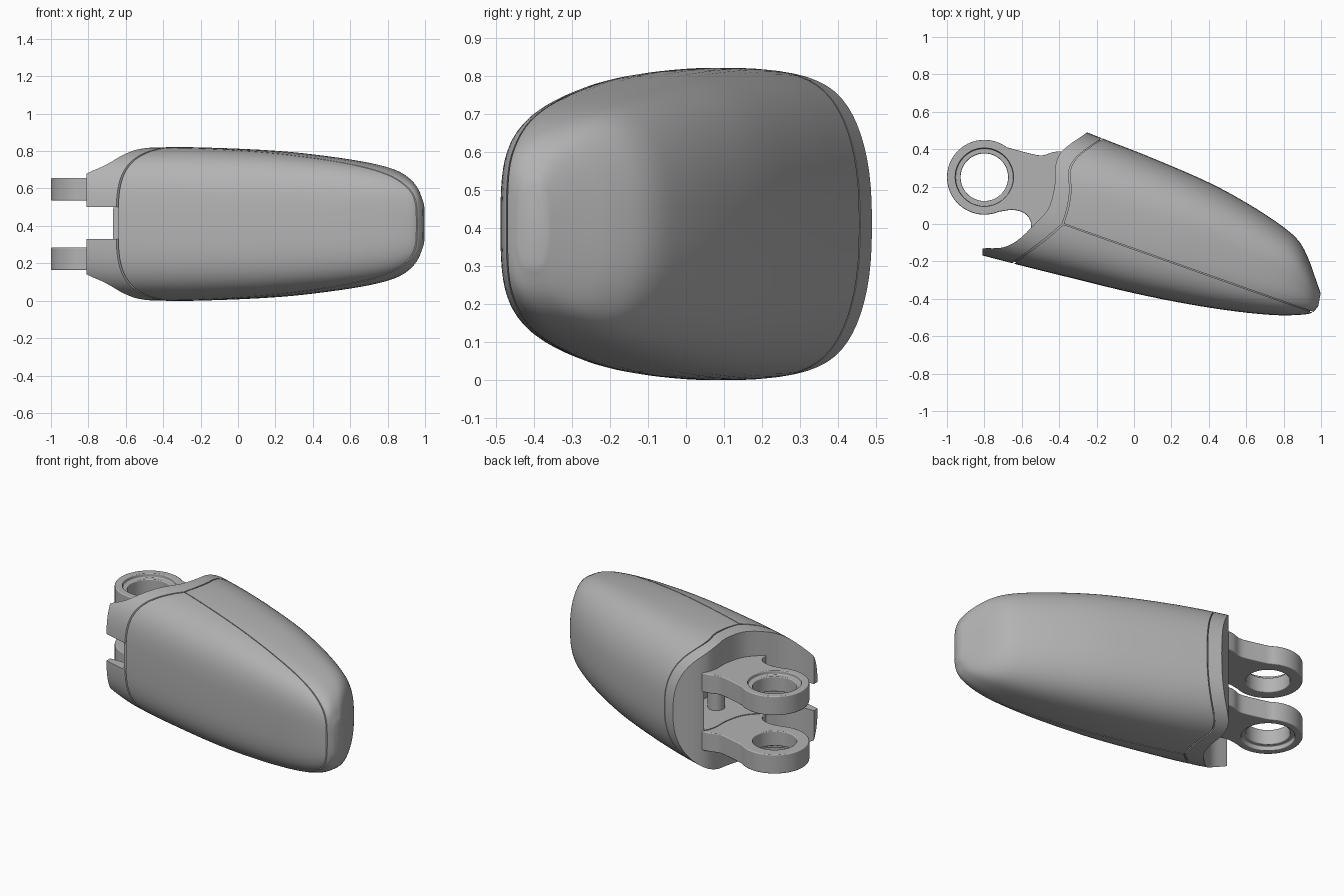
import bpy, bmesh, math
from mathutils import Vector

cube = bpy.data.objects.get("Cube")
if cube:
    bpy.data.objects.remove(cube, do_unlink=True)

MID = 0.41
grey = bpy.data.materials.new("satin_grey")
grey.use_nodes = True
COLOUR = (0.45, 0.45, 0.45, 1)
grey.diffuse_color = COLOUR
grey.node_tree.nodes["Principled BSDF"].inputs["Base Color"].default_value = COLOUR


def finish(bm, name):
    bmesh.ops.recalc_face_normals(bm, faces=bm.faces)
    mesh = bpy.data.meshes.new(name)
    bm.to_mesh(mesh)
    bm.free()
    mesh.materials.append(grey)
    ob = bpy.data.objects.new(name, mesh)
    bpy.context.collection.objects.link(ob)
    return ob


def spline(pts, steps=6):
    """Catmull-Rom curve through points of any dimension."""
    pts = [Vector(p) for p in pts]
    ext = [2 * pts[0] - pts[1]] + pts + [2 * pts[-1] - pts[-2]]
    out = []
    for a, b, c, d in zip(ext, ext[1:], ext[2:], ext[3:]):
        for k in range(steps):
            t = k / steps
            out.append(0.5 * (2 * b + (c - a) * t + (2 * a - 5 * b + 4 * c - d) * t * t
                              + (3 * b - a - 3 * c + d) * t ** 3))
    return out + [pts[-1]]


def prism(name, outline, z0, z1):
    bm = bmesh.new()
    rings = [[bm.verts.new((p[0], p[1], z)) for p in outline] for z in (z0, z1)]
    n = len(outline)
    for ring in rings:
        bm.faces.new(ring)
    for i in range(n):
        j = (i + 1) % n
        bm.faces.new((rings[0][i], rings[0][j], rings[1][j], rings[1][i]))
    return finish(bm, name)


def circle(c, r, a0=0, a1=360, n=48):
    count = n if a1 - a0 == 360 else n + 1
    return [(c[0] + r * math.cos(math.radians(a0 + (a1 - a0) * i / n)),
             c[1] + r * math.sin(math.radians(a0 + (a1 - a0) * i / n))) for i in range(count)]


def boolean(ob, cutter, op):
    m = ob.modifiers.new("cut", 'BOOLEAN')
    m.operation, m.object, m.solver = op, cutter, 'EXACT'
    bpy.context.view_layer.objects.active = ob
    bpy.ops.object.modifier_apply(modifier=m.name)
    bpy.data.objects.remove(cutter, do_unlink=True)


# Sections along the finger: front x, y, back x, y, half height
STATIONS = [
    (-0.98, -0.125, -0.53, 0.60, 0.39),
    (-0.64, -0.213, -0.17, 0.458, 0.41),
    (-0.35, -0.285, 0.10, 0.352, 0.407),
    (0.00, -0.37, 0.40, 0.222, 0.39),
    (0.30, -0.43, 0.62, 0.102, 0.362),
    (0.55, -0.468, 0.79, -0.01, 0.33),
    (0.75, -0.487, 0.88, -0.09, 0.295),
    (0.88, -0.486, 0.93, -0.18, 0.25),
    (0.95, -0.475, 0.97, -0.29, 0.19),
    (0.985, -0.44, 0.998, -0.37, 0.11),
]


def loft(name, inset=0.0, n=72):
    bm = bmesh.new()
    rings = []
    for fx, fy, bx, by, h in spline(STATIONS, 5):
        front, back = Vector((fx, fy)), Vector((bx, by))
        mid, half = (front + back) / 2, (back - front) / 2
        half *= max(0.1, 1 - inset / half.length)
        ring = []
        for i in range(n):
            a = 2 * math.pi * i / n
            c, s = math.cos(a), math.sin(a)
            # the front is boxier than the back
            e = 2 / (2.9 - 0.4 * c)
            p = mid + half * math.copysign(abs(c) ** e, c)
            ring.append(bm.verts.new((p.x, p.y, MID + (h - inset) * math.copysign(abs(s) ** e, s))))
        rings.append(ring)
    for r, q in zip(rings, rings[1:]):
        for i in range(n):
            j = (i + 1) % n
            bm.faces.new((r[i], r[j], q[j], q[i]))
    bm.faces.new(rings[0])
    bm.faces.new(rings[-1])
    return finish(bm, name)


def piece(name, outline, inset=0.0):
    ob = loft(name, inset)
    boolean(ob, prism("trim", outline, -0.5, 1.5), 'INTERSECT')
    return ob


def shift(pts, dx, dy):
    return [(p[0] + dx, p[1] + dy) for p in pts]


# Seam between knuckle cap and fingertip, seen in plan
seam_back = spline([(-0.05, 0.53), (-0.17, 0.455), (-0.30, 0.36), (-0.345, 0.28),
                    (-0.34, 0.18), (-0.355, 0.08), (-0.38, 0.0)])
seam_front = spline([(-0.38, 0.0), (-0.48, -0.085), (-0.645, -0.21), (-0.72, -0.28)])
split_end = (1.1, -0.522)

# Rear shell and front pad, split by a long slanted groove
back_shell = piece("back_shell", shift(seam_back, 0.004, 0.002)
                   + shift([split_end], 0, 0.002) + [(1.3, -0.5), (1.3, 0.8)])
front_pad = piece("front_pad", shift(seam_front, 0.004, -0.003)
                  + [(-0.72, -1), (1.1, -1)] + shift([split_end], 0, -0.003))

# Inner core behind the grooves
seam_all = seam_back + seam_front[1:]
core = piece("inner_core", shift(seam_all, -0.03, 0.01) + [(-0.7, -1), (1.3, -1), (1.3, 0.8)], 0.012)

# Knuckle cap with the lip in front
cap_edge = spline([(-0.81, -0.13), (-0.70, -0.125), (-0.62, -0.085), (-0.55, -0.02),
                   (-0.46, 0.08), (-0.425, 0.20), (-0.42, 0.31), (-0.38, 0.395),
                   (-0.25, 0.49), (-0.14, 0.57)])
cap = piece("knuckle_cap", shift(seam_all, -0.004, 0.002) + [(-0.72, -0.4), (-0.81, -0.4)] + cap_edge)
slot = [(-1.1, -0.5), (-0.57, -0.5), (-0.4, 0.0), (-0.4, 0.2), (-1.1, 0.2)]
boolean(cap, prism("trim", slot, 0.33, 0.50), 'DIFFERENCE')

# Pocket between the lugs
pocket = [(-0.7, -0.06), (-0.15, -0.06), (-0.15, 0.38), (-0.7, 0.38)]
for ob in (cap, core, back_shell, front_pad):
    boolean(ob, prism("trim", pocket, 0.29, 0.54), 'DIFFERENCE')
pin = prism("pocket_pin", circle((-0.27, 0.08), 0.05, n=32), 0.28, 0.55)

# Pair of hinge lugs, mirrored about mid height
HINGE = (-0.80, 0.25)
neck = spline([(-0.72, 0.066), (-0.65, 0.075), (-0.59, 0.06), (-0.555, 0.02), (-0.55, -0.03)], 5)
neck_top = spline([(-0.36, 0.39), (-0.43, 0.385), (-0.49, 0.367), (-0.56, 0.378), (-0.68, 0.41)], 5)
outline = circle(HINGE, 0.2, 58, 292) + neck + [(-0.40, -0.02), (-0.37, 0.1)] + neck_top
lugs = []
for side, name in ((1, "upper_lug"), (-1, "lower_lug")):
    lug = prism(name, outline, *sorted((MID + side * 0.125, MID + side * 0.247)))
    boolean(lug, prism("trim", circle(HINGE, 0.127), -0.2, 1.2), 'DIFFERENCE')
    boolean(lug, prism("trim", circle(HINGE, 0.155), *sorted((MID + side * 0.222, MID + side * 0.3))),
            'DIFFERENCE')
    bev = lug.modifiers.new("soft_edges", 'BEVEL')
    bev.width, bev.segments, bev.angle_limit = 0.008, 2, math.radians(50)
    bev.harden_normals = True
    lugs.append(lug)

# Smooth shading with crisp edges
bpy.ops.object.select_all(action='DESELECT')
for ob in (back_shell, front_pad, core, cap, pin, *lugs):
    ob.select_set(True)
bpy.context.view_layer.objects.active = cap
bpy.ops.object.shade_smooth_by_angle(angle=math.radians(35))
